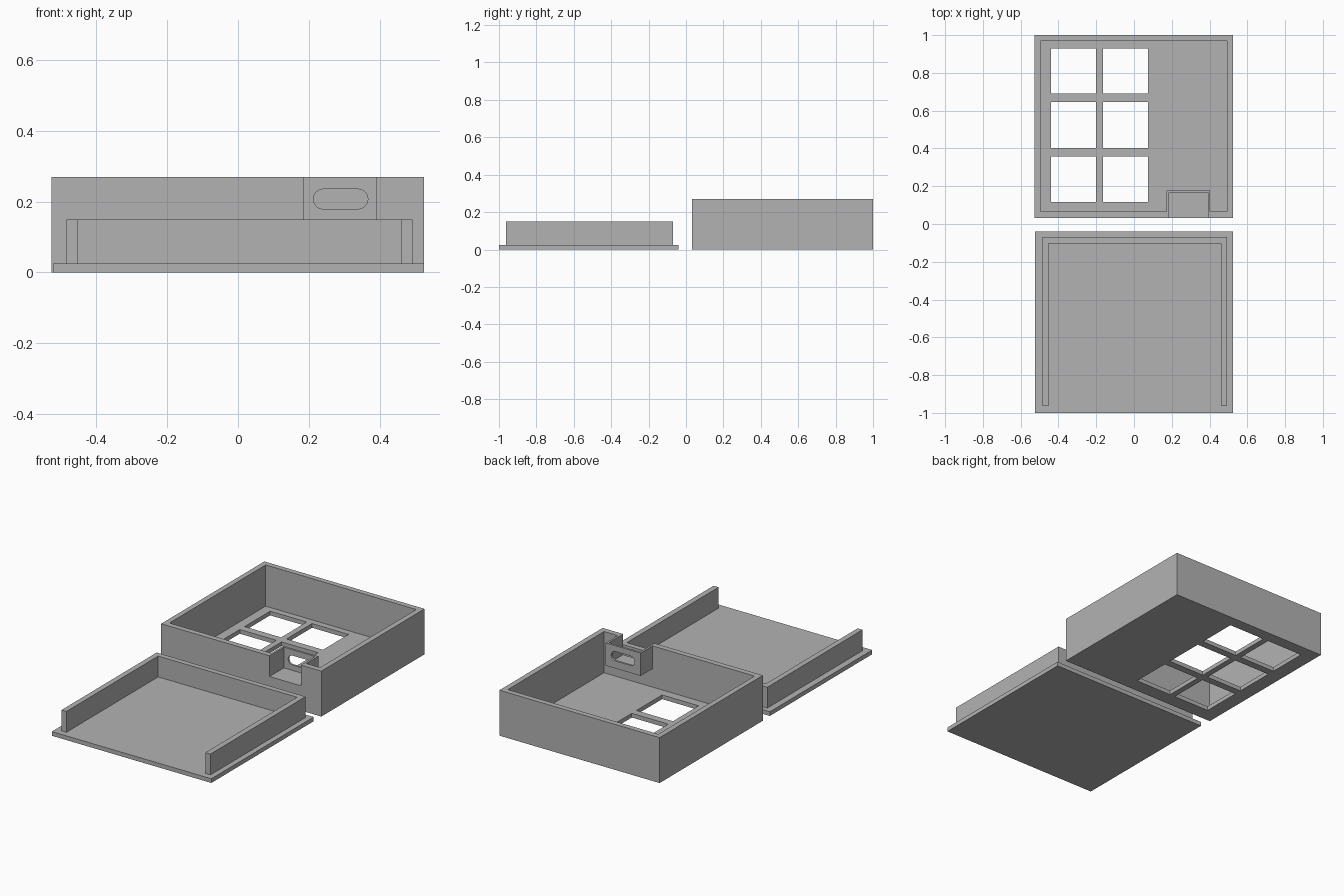
import bpy
import bmesh
from mathutils import Matrix, Vector

old = bpy.data.objects.get("Cube")
if old:
    bpy.data.objects.remove(old)

grey = bpy.data.materials.new("plain grey")
grey.use_nodes = True
colour = (0.45, 0.45, 0.45, 1)
grey.diffuse_color = colour
grey.node_tree.nodes["Principled BSDF"].inputs["Base Color"].default_value = colour


def make_object(name, bm):
    mesh = bpy.data.meshes.new(name)
    bm.to_mesh(mesh)
    bm.free()
    mesh.materials.append(grey)
    obj = bpy.data.objects.new(name, mesh)
    bpy.context.collection.objects.link(obj)
    return obj


def block(name, x, y, z):
    """Box given by its (low, high) range on each axis."""
    lo, hi = Vector((x[0], y[0], z[0])), Vector((x[1], y[1], z[1]))
    bm = bmesh.new()
    place = Matrix.Translation((lo + hi) / 2) @ Matrix.Diagonal((*(hi - lo), 1))
    bmesh.ops.create_cube(bm, size=1, matrix=place)
    return make_object(name, bm)


def cut(target, cutter):
    """Subtract the cutter, then throw it away."""
    cutter.hide_render = True
    mod = target.modifiers.new("cut", "BOOLEAN")
    mod.operation = "DIFFERENCE"
    mod.solver = "EXACT"
    mod.object = cutter
    bpy.context.view_layer.objects.active = target
    bpy.ops.object.modifier_apply(modifier=mod.name)
    bpy.data.objects.remove(cutter)


def slot_cutter(x, y, z):
    """Rounded slot running along y, drawn as two joined half discs."""
    r = (z[1] - z[0]) / 2
    bm = bmesh.new()
    steps = 12
    points = []
    for cx, start in ((x[1] - r, -90), (x[0] + r, 90)):
        for i in range(steps + 1):
            turn = Matrix.Rotation(-3.14159265 * (start + 180 * i / steps) / 180, 3, "Y")
            points.append(Vector((cx, y[0], z[0] + r)) + turn @ Vector((r, 0, 0)))
    face = bm.faces.new([bm.verts.new(p) for p in points])
    side = bmesh.ops.extrude_face_region(bm, geom=[face])["geom"]
    verts = [v for v in side if isinstance(v, bmesh.types.BMVert)]
    bmesh.ops.translate(bm, verts=verts, vec=(0, y[1] - y[0], 0))
    bmesh.ops.recalc_face_normals(bm, faces=bm.faces)
    return make_object("slot_cutter", bm)


HEIGHT, FLOOR, LEDGE = 0.27, 0.025, 0.147

# Open case with its cavity
case = block("case", (-0.527, 0.525), (0.032, 1.0), (0, HEIGHT))
cut(case, block("cavity", (-0.496, 0.493), (0.065, 0.968), (FLOOR, 0.4)))

# Six windows through the case floor
for x in ((-0.44, -0.20), (-0.165, 0.075)):
    for y in ((0.117, 0.358), (0.402, 0.645), (0.69, 0.93)):
        cut(case, block("window", x, y, (-0.1, 0.1)))

# Notch in the front wall
cut(case, block("notch", (0.185, 0.391), (-0.1, 0.1), (LEDGE, 0.4)))

# Recessed pocket behind the notch, with a rounded slot
pocket = block("pocket", (0.173, 0.403), (0.065, 0.178), (LEDGE - 0.012, HEIGHT))
cut(pocket, block("recess", (0.185, 0.391), (0, 0.166), (LEDGE, 0.4)))
cut(pocket, slot_cutter((0.213, 0.367), (0.12, 0.25), (0.179, 0.235)))

# Lid plate with a three-sided rim, open at the front
block("lid_plate", (-0.523, 0.525), (-1.0, -0.04), (0, FLOOR))
rim = block("lid_rim", (-0.485, 0.493), (-0.963, -0.07), (FLOOR, 0.149))
cut(rim, block("rim_gap", (-0.453, 0.46), (-1.2, -0.102), (-0.1, 0.4)))
